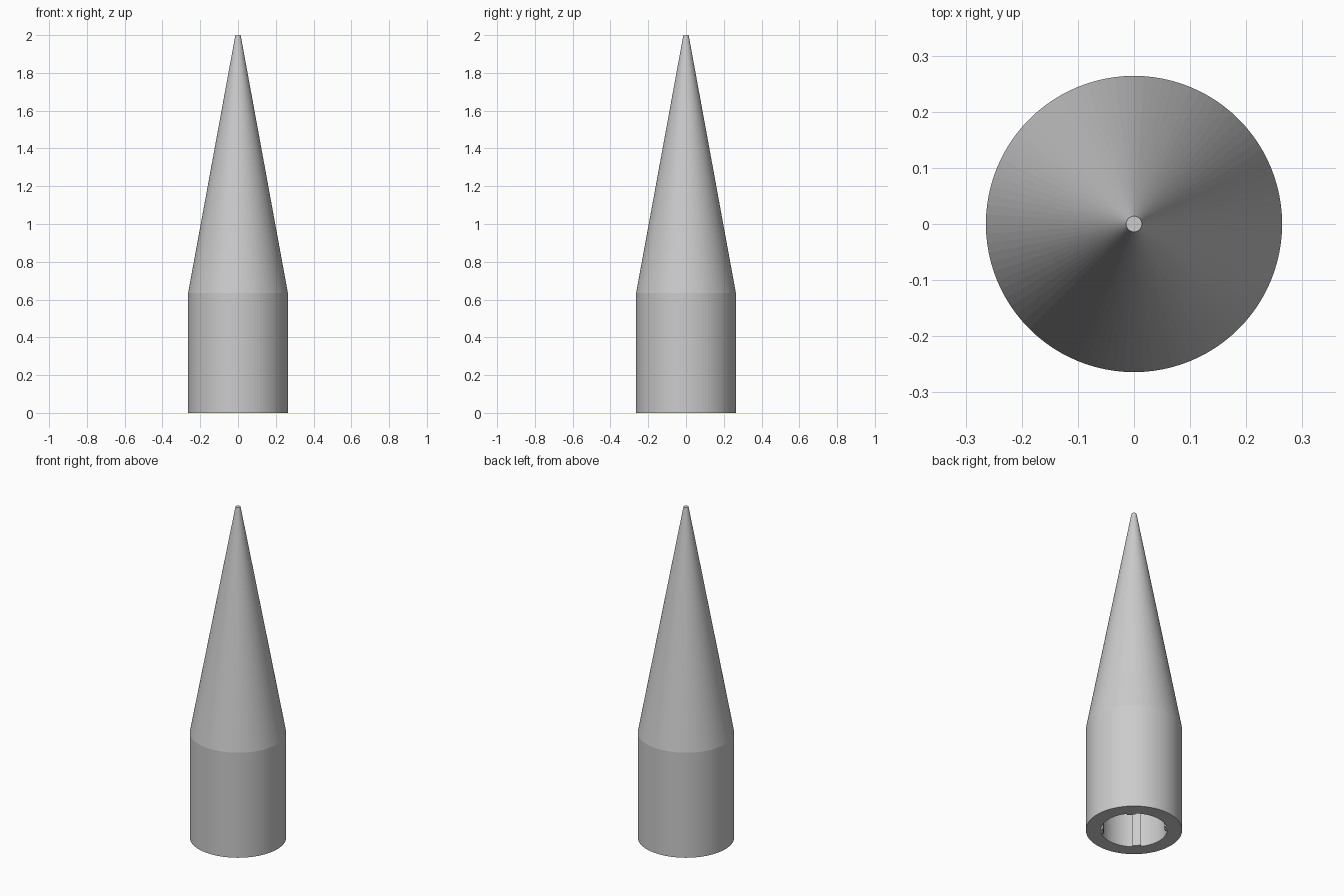
import bpy, bmesh, math
from mathutils import Matrix, Vector

cube = bpy.data.objects.get("Cube")
if cube:
    bpy.data.objects.remove(cube, do_unlink=True)

SIDES = 96
BODY_R, TIP_R, SOCKET_R = 0.264, 0.014, 0.182
SHOULDER_Z, TOP_Z, SOCKET_Z = 0.635, 2.0, 0.55

grey = bpy.data.materials.new("plain grey")
grey.use_nodes = True
colour = (0.6, 0.6, 0.6, 1)
grey.diffuse_color = colour
grey.node_tree.nodes["Principled BSDF"].inputs["Base Color"].default_value = colour


def finish(name, bm):
    bmesh.ops.recalc_face_normals(bm, faces=bm.faces[:])
    mesh = bpy.data.meshes.new(name)
    bm.to_mesh(mesh)
    bm.free()
    mesh.materials.append(grey)
    obj = bpy.data.objects.new(name, mesh)
    bpy.context.collection.objects.link(obj)
    return obj


# Pointed body with a blind socket in its base, turned from one profile
profile = [(0, SOCKET_Z), (SOCKET_R, SOCKET_Z), (SOCKET_R, 0), (BODY_R, 0),
           (BODY_R, SHOULDER_Z), (TIP_R, TOP_Z), (0, TOP_Z)]
bm = bmesh.new()
verts = [bm.verts.new((r, 0, z)) for r, z in profile]
edges = [bm.edges.new(pair) for pair in zip(verts, verts[1:])]
bmesh.ops.spin(bm, geom=verts + edges, cent=(0, 0, 0), axis=(0, 0, 1),
               angle=math.tau, steps=SIDES, use_duplicate=False)
bmesh.ops.remove_doubles(bm, verts=bm.verts[:], dist=0.0001)
finish("pointed_body", bm)

# Four grip ribs on the socket wall
RIB_WIDTH, RIB_DEPTH, EMBED = 0.048, 0.014, 0.01
bm = bmesh.new()
for i in range(4):
    place = (Matrix.Rotation(math.radians(45 + 90 * i), 4, "Z")
             @ Matrix.Translation(Vector((SOCKET_R + (EMBED - RIB_DEPTH) / 2, 0, SOCKET_Z / 2)))
             @ Matrix.Diagonal((RIB_DEPTH + EMBED, RIB_WIDTH, SOCKET_Z, 1)))
    bmesh.ops.create_cube(bm, size=1, matrix=place)
finish("socket_ribs", bm)
